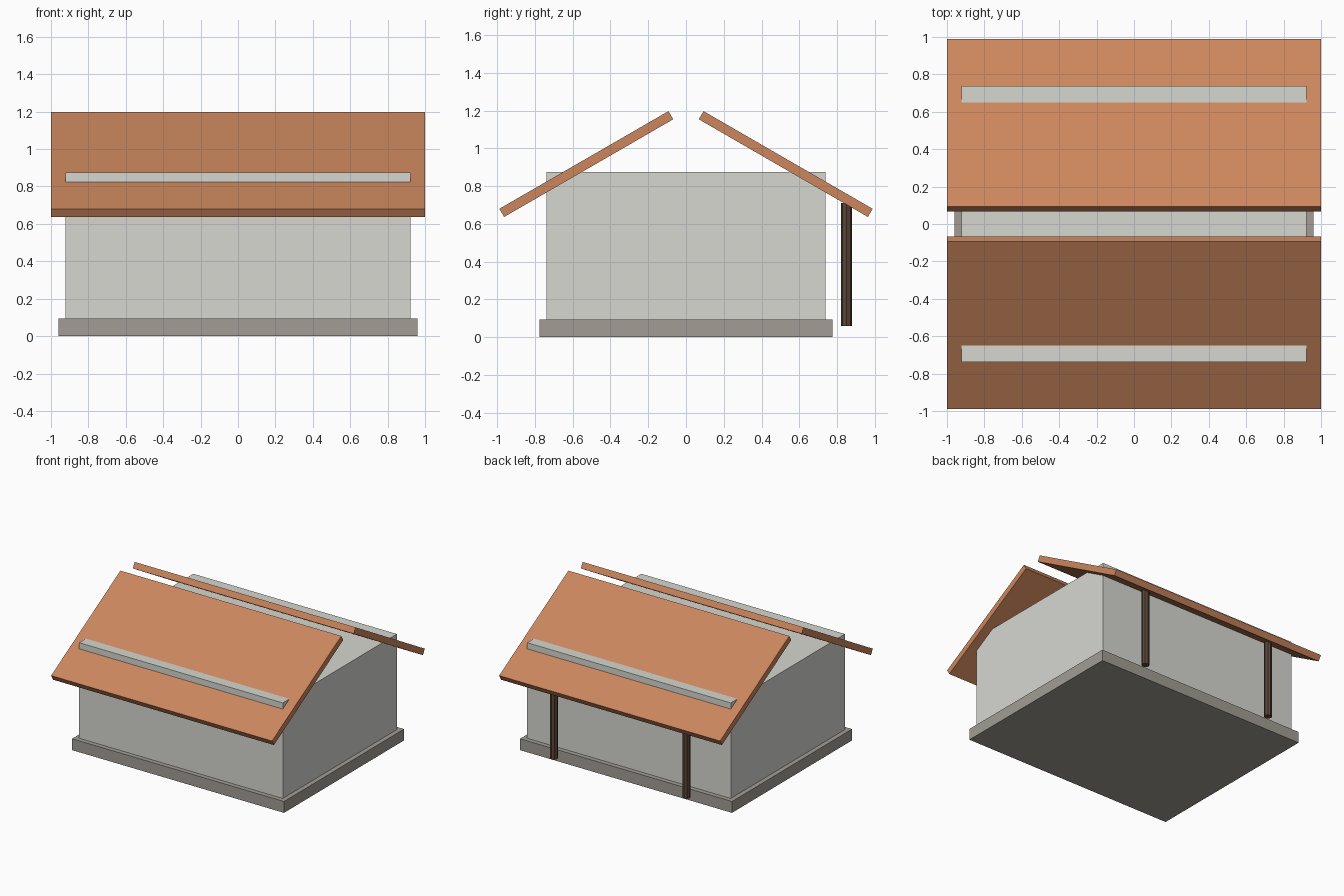
import bpy
from math import radians

if "Cube" in bpy.data.objects:
    bpy.data.objects.remove(bpy.data.objects["Cube"])


def material(name, rgb):
    m = bpy.data.materials.new(name)
    m.diffuse_color = (*rgb, 1)
    m.use_nodes = True
    m.node_tree.nodes["Principled BSDF"].inputs["Base Color"].default_value = m.diffuse_color
    return m


terracotta = material("terracotta", (0.60, 0.24, 0.11))
wood = material("dark_wood", (0.10, 0.06, 0.04))
plaster = material("plaster", (0.68, 0.68, 0.64))
stone = material("stone", (0.36, 0.34, 0.30))


def finish(name, mat):
    o = bpy.context.object
    o.name = name
    o.data.materials.append(mat)
    return o


def box(name, size, loc, mat, tilt=0):
    bpy.ops.mesh.primitive_cube_add(size=1, location=loc)
    o = finish(name, mat)
    o.scale = size
    o.rotation_euler.x = tilt
    return o


# Base slab and walls
box("foundation", (1.92, 1.552, 0.093), (0, 0, 0.0465), stone)
box("walls", (1.844, 1.476, 0.782), (0, 0, 0.484), plaster)

# Two tilted roof panels with an open gap at the ridge
for side, name in ((-1, "front_roof"), (1, "back_roof")):
    box(name, (2, 1.034, 0.05), (0, side * 0.528, 0.917), terracotta,
        tilt=radians(-30 * side))

# Posts under the back eave
for side, name in ((-1, "left_post"), (1, "right_post")):
    bpy.ops.mesh.primitive_cylinder_add(vertices=8, radius=0.03, depth=0.65,
                                        location=(side * 0.6, 0.85, 0.385))
    finish(name, wood)
